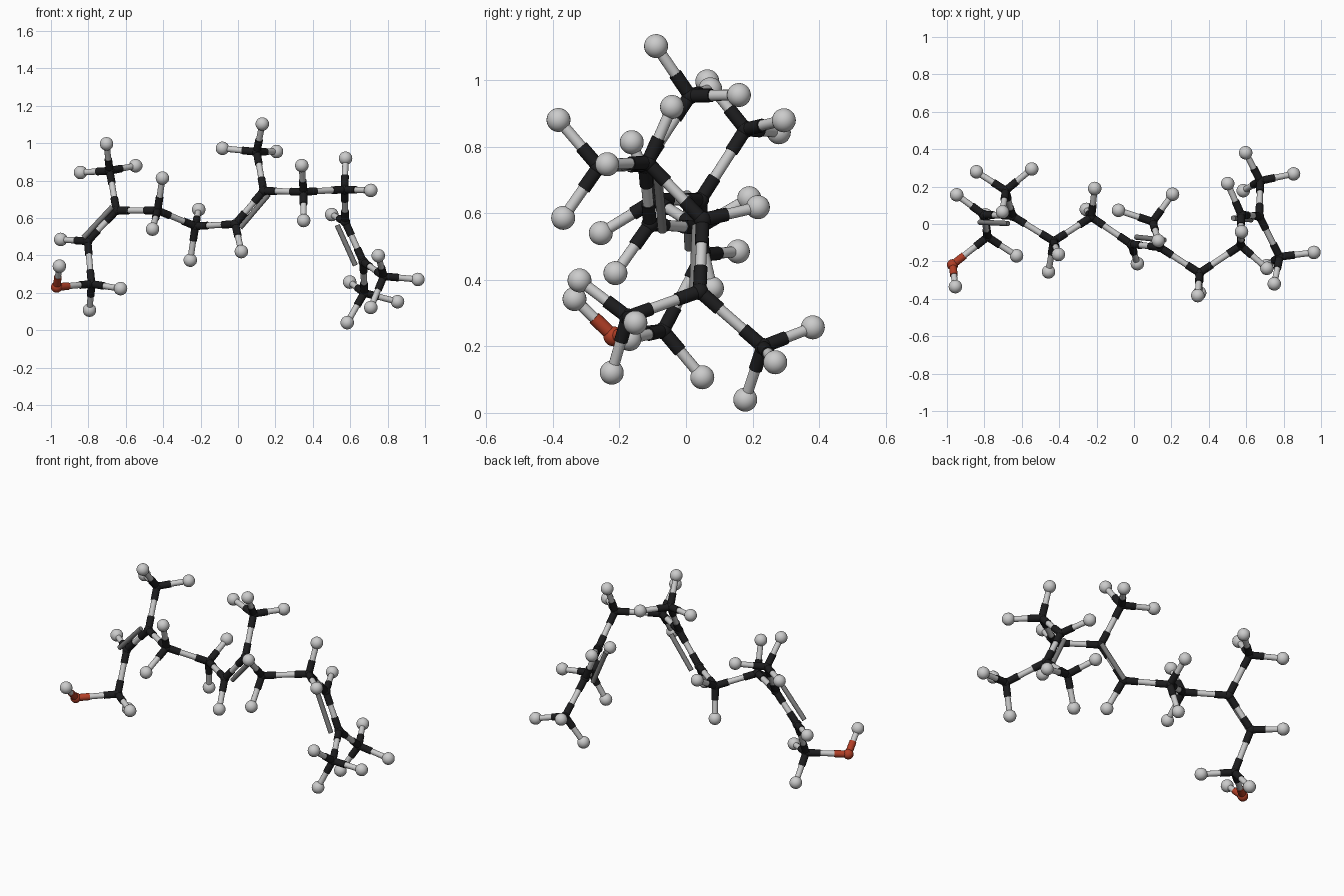
import bpy
from mathutils import Vector as V

if "Cube" in bpy.data.objects:
    bpy.data.objects.remove(bpy.data.objects["Cube"])

H_R, C_R, O_R = 0.036, 0.026, 0.03      # atom radii
ROD_R, ARM_R, ARM_L = 0.0165, 0.0205, 0.08


def material(name, rgb):
    m = bpy.data.materials.new(name)
    m.diffuse_color = (*rgb, 1)
    m.use_nodes = True
    m.node_tree.nodes["Principled BSDF"].inputs["Base Color"].default_value = m.diffuse_color
    return m


BLACK = material("carbon_black", (0.012, 0.012, 0.013))
RED = material("oxygen_red", (0.45, 0.05, 0.02))
DARK = material("double_bond_grey", (0.2, 0.2, 0.2))


def finish(name, mat):
    ob = bpy.context.object
    ob.name = name
    if mat:
        ob.data.materials.append(mat)
    bpy.ops.object.shade_smooth_by_angle()


def ball(name, p, r, mat=None):
    bpy.ops.mesh.primitive_uv_sphere_add(segments=24, ring_count=14, radius=r, location=p)
    finish(name, mat)


def rod(name, a, b, r, mat=None):
    d = b - a
    bpy.ops.mesh.primitive_cylinder_add(vertices=16, radius=r, depth=d.length, location=(a + b) / 2,
                                        rotation=d.to_track_quat('Z', 'Y').to_euler())
    finish(name, mat)


# Heavy atoms: main chain, then side branches
heavy = {
    "O": (-0.97, -0.218, 0.23), "C1": (-0.783, -0.069, 0.247), "C2": (-0.804, 0.05, 0.475),
    "C3": (-0.65, 0.043, 0.64), "C4": (-0.43, -0.092, 0.64), "C5": (-0.228, 0.037, 0.556),
    "C6": (-0.015, -0.108, 0.567), "C7": (0.137, -0.124, 0.745), "C8": (0.35, -0.262, 0.739),
    "C9": (0.57, -0.115, 0.752), "C10": (0.573, 0.05, 0.58), "C11": (0.67, 0.041, 0.365),
    "C12": (0.779, -0.175, 0.288),
    "M3": (-0.686, 0.179, 0.852), "M7": (0.1, 0.012, 0.953), "M11": (0.675, 0.231, 0.199),
}
heavy = {k: V(p) for k, p in heavy.items()}

# Hydrogens grouped by the atom they hang from
hydrogens = {
    "O": [(-0.955, -0.335, 0.342)],
    "C1": [(-0.628, -0.17, 0.222), (-0.794, 0.049, 0.107)],
    "C2": [(-0.948, 0.156, 0.485)],
    "M3": [(-0.703, 0.064, 0.996), (-0.842, 0.279, 0.843), (-0.547, 0.294, 0.879)],
    "C4": [(-0.404, -0.163, 0.813), (-0.457, -0.256, 0.54)],
    "C5": [(-0.21, 0.19, 0.645), (-0.255, 0.078, 0.374)],
    "C6": [(0.018, -0.212, 0.42)],
    "M7": [(0.13, -0.09, 1.102), (-0.083, 0.073, 0.972), (0.206, 0.159, 0.955)],
    "C8": [(0.341, -0.383, 0.88), (0.351, -0.369, 0.586)],
    "C9": [(0.575, -0.042, 0.919), (0.71, -0.237, 0.747)],
    "C10": [(0.501, 0.216, 0.618)],
    "C12": [(0.962, -0.152, 0.271), (0.75, -0.32, 0.398), (0.71, -0.223, 0.121)],
    "M11": [(0.584, 0.178, 0.04), (0.853, 0.268, 0.152), (0.597, 0.381, 0.257)],
}

chain = ["O"] + [f"C{i}" for i in range(1, 13)]
bonds = list(zip(chain, chain[1:])) + [("C3", "M3"), ("C7", "M7"), ("C11", "M11")]


def colour(k):
    return RED if k == "O" else BLACK


def arm(k, target):
    """Coloured socket reaching from a heavy atom towards its neighbour."""
    p = heavy[k]
    rod("socket_arm", p, p + (target - p).normalized() * ARM_L, ARM_R, colour(k))


# Heavy atom balls
for k, p in heavy.items():
    ball("oxygen_ball" if k == "O" else "carbon_ball", p, O_R if k == "O" else C_R, colour(k))

# Bonds between heavy atoms
for a, b in bonds:
    rod("bond_rod", heavy[a], heavy[b], ROD_R)
    arm(a, heavy[b])
    arm(b, heavy[a])

# Hydrogen balls with their bonds
for k, points in hydrogens.items():
    for p in map(V, points):
        ball("hydrogen_ball", p, H_R)
        rod("hydrogen_rod", heavy[k], p, ROD_R)
        arm(k, p)

# Second rod of each double bond, offset out of the local plane
for prev, a, b, side in (("C1", "C2", "C3", -1), ("C5", "C6", "C7", -1), ("C9", "C10", "C11", 1)):
    pa, pb = heavy[a], heavy[b]
    off = (pb - pa).cross(heavy[prev] - pa).normalized() * 0.05 * side
    rod("double_bond_rod", pa + off, pb + off, 0.014, DARK)
